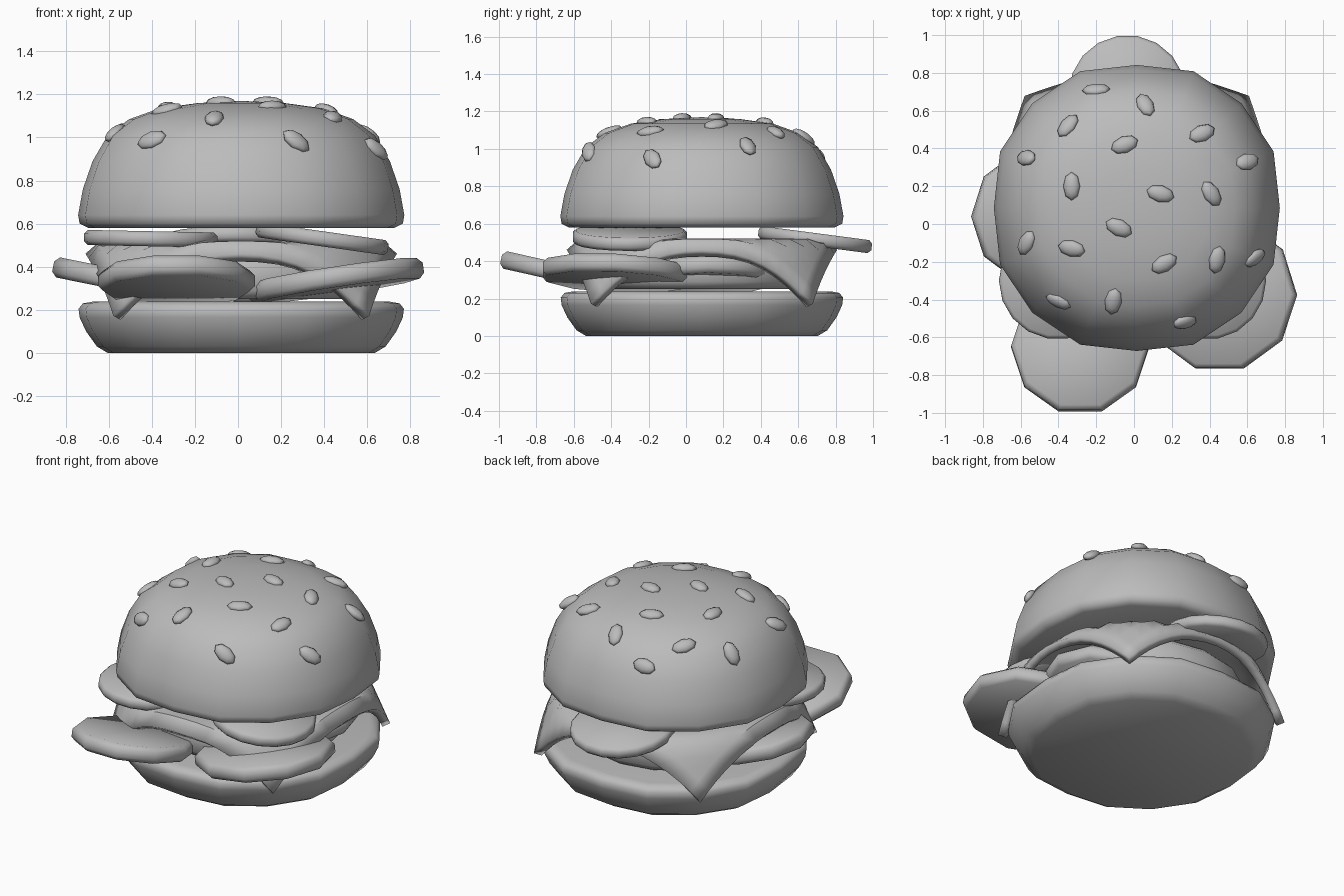
import bpy, bmesh, math
from mathutils import Vector, Matrix
from mathutils.bvhtree import BVHTree

cube = bpy.data.objects.get("Cube")
if cube:
    bpy.data.objects.remove(cube, do_unlink=True)

grey = bpy.data.materials.new("plain grey")
grey.use_nodes = True
colour = (0.5, 0.5, 0.5, 1)
grey.diffuse_color = colour
grey.node_tree.nodes["Principled BSDF"].inputs["Base Color"].default_value = colour

CENTRE = Vector((0.015, 0.085, 0))


def finish(name, bm, location, rotation=(0, 0, 0), sharp=40):
    """Turn a bmesh into a smooth-shaded object with the shared material."""
    bmesh.ops.recalc_face_normals(bm, faces=bm.faces)
    mesh = bpy.data.meshes.new(name)
    bm.to_mesh(mesh)
    bm.free()
    mesh.materials.append(grey)
    obj = bpy.data.objects.new(name, mesh)
    bpy.context.collection.objects.link(obj)
    obj.location = location
    obj.rotation_euler = rotation
    bpy.ops.object.select_all(action="DESELECT")
    obj.select_set(True)
    bpy.context.view_layer.objects.active = obj
    bpy.ops.object.shade_smooth_by_angle(angle=math.radians(sharp))
    return obj


def lathe(profile, sides):
    """Spin a profile of (radius, height) points, from axis to axis."""
    bm = bmesh.new()
    points = [bm.verts.new((r, 0, z)) for r, z in profile]
    edges = [bm.edges.new(pair) for pair in zip(points, points[1:])]
    bmesh.ops.spin(bm, geom=points + edges, cent=(0, 0, 0), axis=(0, 0, 1),
                   angle=math.tau, steps=sides, use_merge=True)
    bmesh.ops.remove_doubles(bm, verts=bm.verts, dist=0.0005)
    return bm


def bun_half(profile):
    """Sixteen-sided bun, slightly fuller between the four main directions."""
    bm = lathe(profile, 16)
    for v in bm.verts:
        if min(abs(v.co.x), abs(v.co.y)) > 0.01:
            v.co.xy *= 1.035
    bmesh.ops.recalc_face_normals(bm, faces=bm.faces)
    return bm


def slice_disc(name, radius, thickness, sides, location, tilt):
    """Round-edged slice, tilted about x and y."""
    h, b = thickness / 2, thickness / 4
    profile = [(0, -h), (radius - b, -h), (radius, b - h),
               (radius, h - b), (radius - b, h), (0, h)]
    return finish(name, lathe(profile, sides), location, (*tilt, 0), 50)


# Buns
bottom_profile = [(0, 0), (0.62, 0), (0.67, 0.03), (0.72, 0.1), (0.75, 0.165),
                  (0.755, 0.205), (0.735, 0.23), (0.69, 0.238), (0, 0.238)]
finish("bottom_bun", bun_half(bottom_profile), CENTRE, sharp=60)

top_profile = [(0, 0.58), (0.71, 0.58), (0.75, 0.6), (0.757, 0.64),
               (0.735, 0.76), (0.69, 0.89), (0.62, 1.01), (0.52, 1.085),
               (0.38, 1.135), (0.2, 1.16), (0, 1.17)]
bun = bun_half(top_profile)
bun_surface = BVHTree.FromBMesh(bun)
finish("top_bun", bun, CENTRE, sharp=60)

# Patty
patty_profile = [(0, 0.25), (0.56, 0.25), (0.6, 0.29),
                 (0.6, 0.42), (0.56, 0.46), (0, 0.46)]
finish("patty", lathe(patty_profile, 16), CENTRE, sharp=60)

# Cheese sheet: a square whose corners fold down past the fold radius
HALF, FOLD, BEND, STEEP = 0.75, 0.645, 0.08, math.radians(68)
bm = bmesh.new()
bmesh.ops.create_grid(bm, x_segments=16, y_segments=16, size=HALF)
for v in bm.verts:
    rho = v.co.length
    extra = rho - FOLD
    if extra > 0:
        a = min(extra / BEND, STEEP)
        rest = extra - a * BEND
        reach = FOLD + BEND * math.sin(a) + rest * math.cos(a)
        drop = BEND * (1 - math.cos(a)) + rest * math.sin(a)
        v.co *= reach / rho
        v.co.z = -drop
cheese = finish("cheese", bm, CENTRE + Vector((0, 0, 0.52)))
solid = cheese.modifiers.new("thickness", "SOLIDIFY")
solid.thickness = 0.05
solid.offset = -1

# Lower slices, leaning up outwards
LOWER = [
    ("front_right_lower_slice", 0.365, (-0.285, -0.65, 0.335), (-0.22, 0)),
    ("front_left_lower_slice", 0.41, (0.455, -0.375, 0.335), (-0.05, -0.15)),
    ("right_lower_slice", 0.36, (-0.505, 0.04, 0.33), (0, 0.2)),
    ("back_left_lower_slice", 0.36, (0.33, 0.12, 0.325), (0, -0.18)),
]
for name, radius, place, tilt in LOWER:
    slice_disc(name, radius, 0.095, 10, place, tilt)

# Upper slices, resting on the cheese
UPPER = [
    ("front_right_upper_slice", (-0.405, -0.3, 0.53), (0, 0.02)),
    ("front_left_upper_slice", (0.39, -0.3, 0.53), (0, 0.14)),
    ("back_upper_slice", (-0.035, 0.69, 0.515), (-0.13, 0)),
]
for name, place, tilt in UPPER:
    slice_disc(name, 0.31, 0.07, 18, place, tilt)

# Sesame seeds: x, y and heading in degrees, set onto the bun surface
SEEDS = [(-.2, .71, 0), (.06, .63, 110), (-.35, .52, 55), (-.05, .42, 20),
         (.36, .48, 25), (.6, .33, 20), (-.57, .35, 160), (-.33, .2, 90),
         (.14, .16, 165), (.41, .16, 125), (-.08, -.02, 155), (-.57, -.1, 55),
         (-.33, -.13, 170), (.16, -.21, 30), (.44, -.19, 80), (.64, -.18, 15),
         (-.4, -.41, 165), (-.11, -.41, 80), (.27, -.52, 170)]
seeds = bmesh.new()
for x, y, heading in SEEDS:
    start = Vector((x, y, 2)) - CENTRE
    spot, normal, _, _ = bun_surface.ray_cast(start, Vector((0, 0, -1)))
    lean = Vector((0, 0, 1)).rotation_difference(normal).to_matrix().to_4x4()
    turn = Matrix.Rotation(math.radians(heading), 4, "Z")
    shape = Matrix.Diagonal((0.075, 0.045, 0.028, 1))
    bmesh.ops.create_uvsphere(seeds, u_segments=8, v_segments=6, radius=1,
                              matrix=Matrix.Translation(spot) @ lean @ turn @ shape)
finish("sesame_seeds", seeds, CENTRE, sharp=70)
